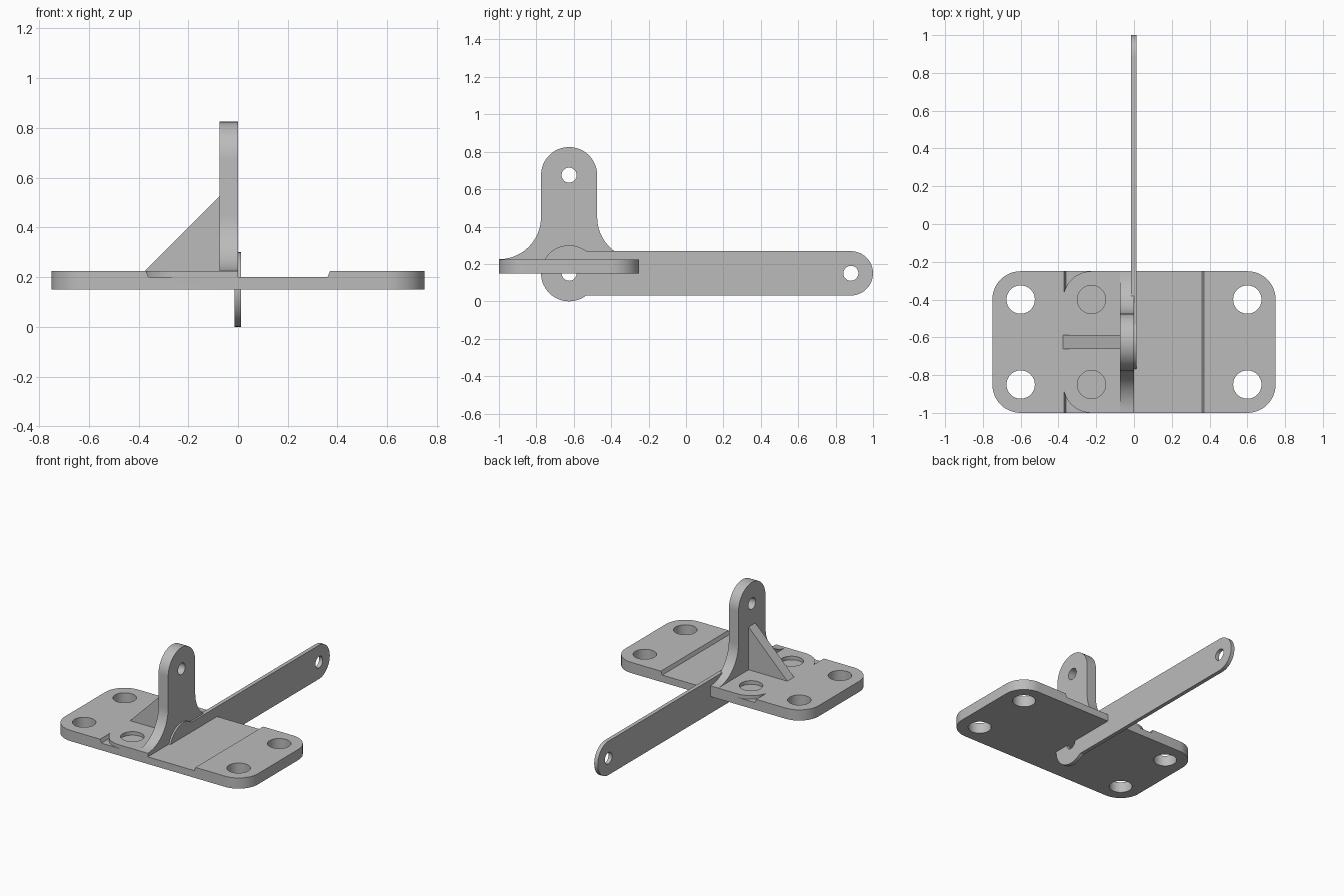
import bpy, bmesh, math
from mathutils import Vector

if "Cube" in bpy.data.objects:
    bpy.data.objects.remove(bpy.data.objects["Cube"])

grey = bpy.data.materials.new("metal_grey")
grey.diffuse_color = (0.5, 0.5, 0.5, 1)
grey.use_nodes = True
grey.node_tree.nodes["Principled BSDF"].inputs["Base Color"].default_value = grey.diffuse_color


def arc(cx, cy, r, a0, a1, n=12):
    """Points along an arc, angles in degrees."""
    return [(cx + r * math.cos(math.radians(a0 + (a1 - a0) * i / n)),
             cy + r * math.sin(math.radians(a0 + (a1 - a0) * i / n)))
            for i in range(n + 1)]


def circle(cx, cy, r, n=40):
    return arc(cx, cy, r, 0, 360, n)[:-1]


# Ways to place a flat (u, v) profile in space at depth d
def on_z(u, v, d): return Vector((u, v, d))
def on_x(u, v, d): return Vector((d, u, v))
def on_y(u, v, d): return Vector((u, d, v))


def extrude(name, loops, place, d0, d1):
    """Solid from an outline loop plus hole loops, between depths d0 and d1."""
    bm = bmesh.new()
    edges = []
    for loop in loops:
        vs = [bm.verts.new(place(u, v, d0)) for u, v in loop]
        edges += [bm.edges.new((a, b)) for a, b in zip(vs, vs[1:] + vs[:1])]
    bmesh.ops.triangle_fill(bm, use_beauty=True, edges=edges)
    res = bmesh.ops.extrude_face_region(bm, geom=bm.faces[:], use_keep_orig=True)
    top = [g for g in res["geom"] if isinstance(g, bmesh.types.BMVert)]
    bmesh.ops.translate(bm, verts=top, vec=place(0, 0, d1) - place(0, 0, d0))
    bmesh.ops.recalc_face_normals(bm, faces=bm.faces[:])
    me = bpy.data.meshes.new(name)
    bm.to_mesh(me)
    bm.free()
    me.materials.append(grey)
    ob = bpy.data.objects.new(name, me)
    bpy.context.collection.objects.link(ob)
    return ob


def activate(ob):
    bpy.ops.object.select_all(action='DESELECT')
    ob.select_set(True)
    bpy.context.view_layer.objects.active = ob


CY = -0.625              # centre line of the hinge in y
Y0, Y1 = -1.0, -0.25     # plate depth

# Base plate with rounded corners and four mounting holes
outline = (arc(0.6, Y1 - 0.15, 0.15, 0, 90) + arc(-0.6, Y1 - 0.15, 0.15, 90, 180)
           + arc(-0.6, Y0 + 0.15, 0.15, 180, 270) + arc(0.6, Y0 + 0.15, 0.15, 270, 360))
holes = [circle(x, y, 0.075) for x in (-0.6, 0.6) for y in (-0.4, -0.85)]
plate = extrude("base_plate", [outline] + holes, on_z, 0.15, 0.225)

# Shallow channel with sloped walls across the plate
cutter = extrude("channel_cutter",
                 [[(-0.36, 0.2), (0.36, 0.2), (0.38, 0.25), (-0.38, 0.25)]],
                 on_y, Y0 - 0.1, Y1 + 0.1)
cutter.hide_render = True
mod = plate.modifiers.new("channel", 'BOOLEAN')
mod.operation = 'DIFFERENCE'
mod.solver = 'EXACT'
mod.object = cutter
activate(plate)
bpy.ops.object.modifier_apply(modifier=mod.name)
bpy.data.objects.remove(cutter)

# Bracket foot seated in the channel
foot = ([(0, Y0), (0, Y1)] + arc(-0.225, Y1 - 0.15, 0.15, 90, 180)
        + arc(-0.225, Y0 + 0.15, 0.15, 180, 270))
bracket_foot = extrude("bracket_foot",
                       [foot] + [circle(-0.225, y, 0.075) for y in (-0.4, -0.85)],
                       on_z, 0.2, 0.225)

# Upright lug with flared base and round top
lug = (arc(Y1, 0.45, 0.225, 270, 180) + arc(CY, 0.675, 0.15, 0, 180, 24)
       + arc(Y0, 0.45, 0.225, 0, -90))
bracket_lug = extrude("bracket_lug", [lug, circle(CY, 0.675, 0.04)],
                      on_x, -0.075, 0)

# Triangular gusset bracing the lug
gusset = extrude("gusset", [[(-0.375, 0.225), (-0.075, 0.225), (-0.075, 0.525)]],
                 on_y, CY - 0.0375, CY + 0.0375)

# Long lever bar with a wider round head
H, R = 0.1185, 0.15
a = math.degrees(math.asin(H / R))
lever = arc(CY, 0.15, R, a, 360 - a, 40) + arc(1 - H, 0.15, H, -90, 90, 24)
lever_bar = extrude("lever_bar",
                    [lever, circle(CY, 0.15, 0.04), circle(1 - H, 0.15, 0.04)],
                    on_x, -0.015, 0.0125)

# Smooth the round walls, keep the rims sharp
for ob in (plate, bracket_foot, bracket_lug, gusset, lever_bar):
    activate(ob)
    bpy.ops.object.shade_smooth_by_angle(angle=math.radians(30))
